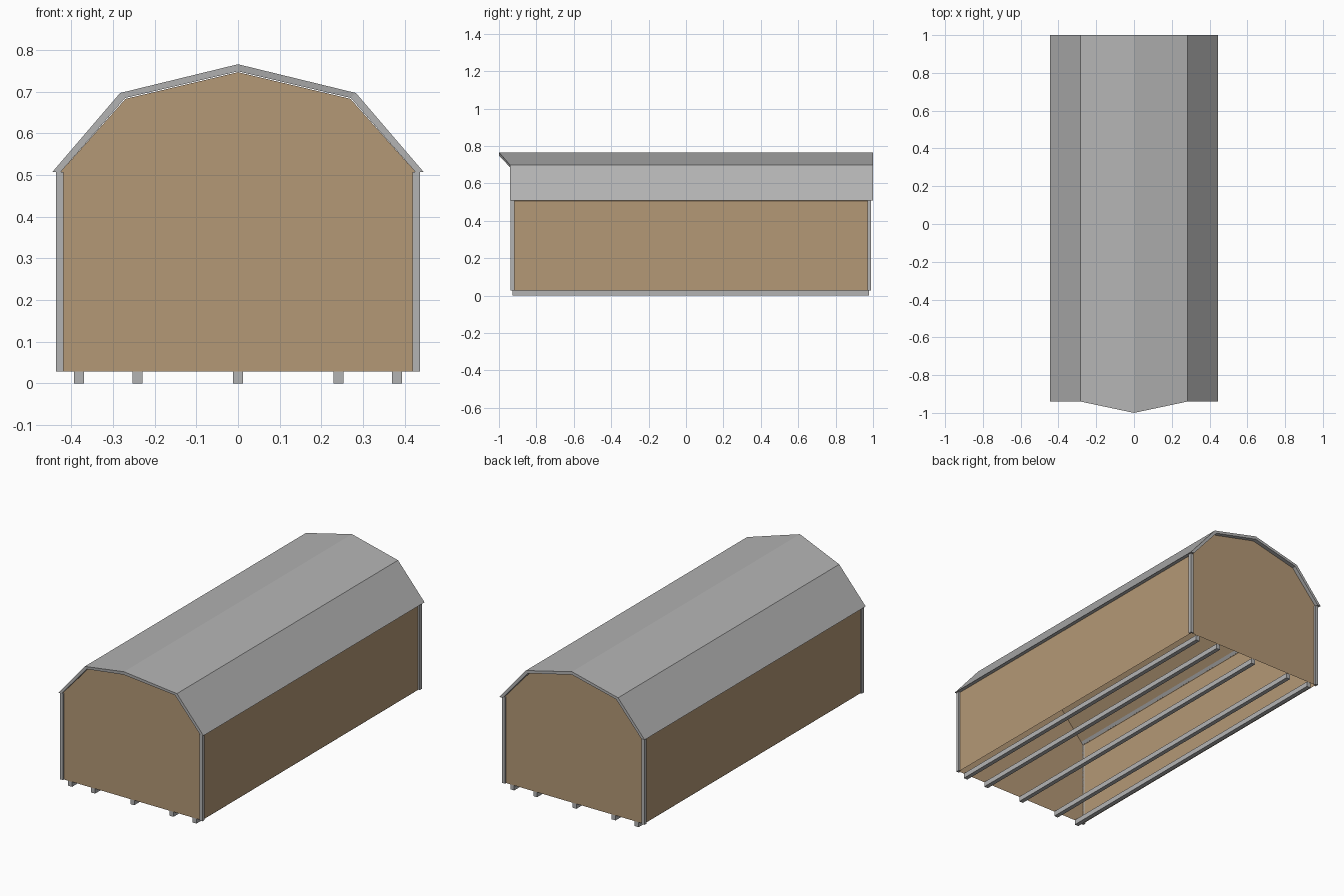
import bpy, bmesh

if "Cube" in bpy.data.objects:
    bpy.data.objects.remove(bpy.data.objects["Cube"])


def material(name, rgb):
    m = bpy.data.materials.new(name)
    m.diffuse_color = (*rgb, 1)
    m.use_nodes = True
    m.node_tree.nodes["Principled BSDF"].inputs["Base Color"].default_value = m.diffuse_color
    return m


TAN = material("tan siding", (0.456, 0.314, 0.181))
GREY = material("grey metal", (0.456, 0.456, 0.456))


def finish(name, bm, mat):
    bmesh.ops.recalc_face_normals(bm, faces=bm.faces)
    mesh = bpy.data.meshes.new(name)
    bm.to_mesh(mesh)
    bm.free()
    mesh.materials.append(mat)
    ob = bpy.data.objects.new(name, mesh)
    bpy.context.collection.objects.link(ob)
    return ob


def loft(name, ring_a, ring_b, mat, caps=True, skip=()):
    """Join two matching rings of points; skip leaves out side faces."""
    bm = bmesh.new()
    a = [bm.verts.new(p) for p in ring_a]
    b = [bm.verts.new(p) for p in ring_b]
    n = len(a)
    for i in range(n):
        if i not in skip:
            j = (i + 1) % n
            bm.faces.new((a[i], a[j], b[j], b[i]))
    if caps:
        bm.faces.new(a)
        bm.faces.new(b[::-1])
    return finish(name, bm, mat)


BASE, EAVE = 0.028, 0.507
WX, WF, WB = 0.428, -0.928, 0.980   # wall planes

# Hollow shed body: walls, gables and ceiling, open underneath
half = [(WX, BASE), (WX, EAVE - 0.002), (0.270, 0.683)]
section = half + [(0, 0.747)] + [(-x, z) for x, z in reversed(half)]
loft("shed_body", [(x, WF, z) for x, z in section],
     [(x, WB, z) for x, z in section], TAN, skip=(len(section) - 1,))

# Gambrel roof slab, its ridge reaching forward over the front gable
outer = [(-0.446, EAVE), (-0.283, 0.697), (0, 0.766), (0.283, 0.697), (0.446, EAVE)]
inner = [(0.426, EAVE), (0.271, 0.685), (0, 0.749), (-0.271, 0.685), (-0.426, EAVE)]
ring = outer + inner
# Each end cap is made of quads, because the front end is folded
bm = bmesh.new()
front = [bm.verts.new((x, -1.0 if x == 0 else -0.94, z)) for x, z in ring]
back = [bm.verts.new((x, 1.0, z)) for x, z in ring]
for i in range(10):
    j = (i + 1) % 10
    bm.faces.new((front[i], front[j], back[j], back[i]))
for i in range(4):
    for end in (front, back):
        bm.faces.new((end[i], end[i + 1], end[8 - i], end[9 - i]))
finish("roof", bm, GREY)

# L-shaped trim wrapping the four corners
for sx, side in ((1, "right"), (-1, "left")):
    for sy, wall, end in ((-1, WF, "front"), (1, WB, "back")):
        out, inn = wall + sy * 0.009, wall - sy * 0.010
        ell = [(0.419, out), (0.437, out), (0.437, inn),
               (WX, inn), (WX, wall), (0.419, wall)]
        loft(f"corner_trim_{end}_{side}",
             [(sx * x, y, BASE) for x, y in ell],
             [(sx * x, y, EAVE) for x, y in ell], GREY)

# Floor skids
for k, x in enumerate((-0.382, -0.241, 0, 0.241, 0.382)):
    sq = [(x - 0.012, 0), (x + 0.012, 0), (x + 0.012, BASE), (x - 0.012, BASE)]
    loft(f"skid_{k + 1}", [(px, -0.927, pz) for px, pz in sq],
         [(px, 0.979, pz) for px, pz in sq], GREY)
